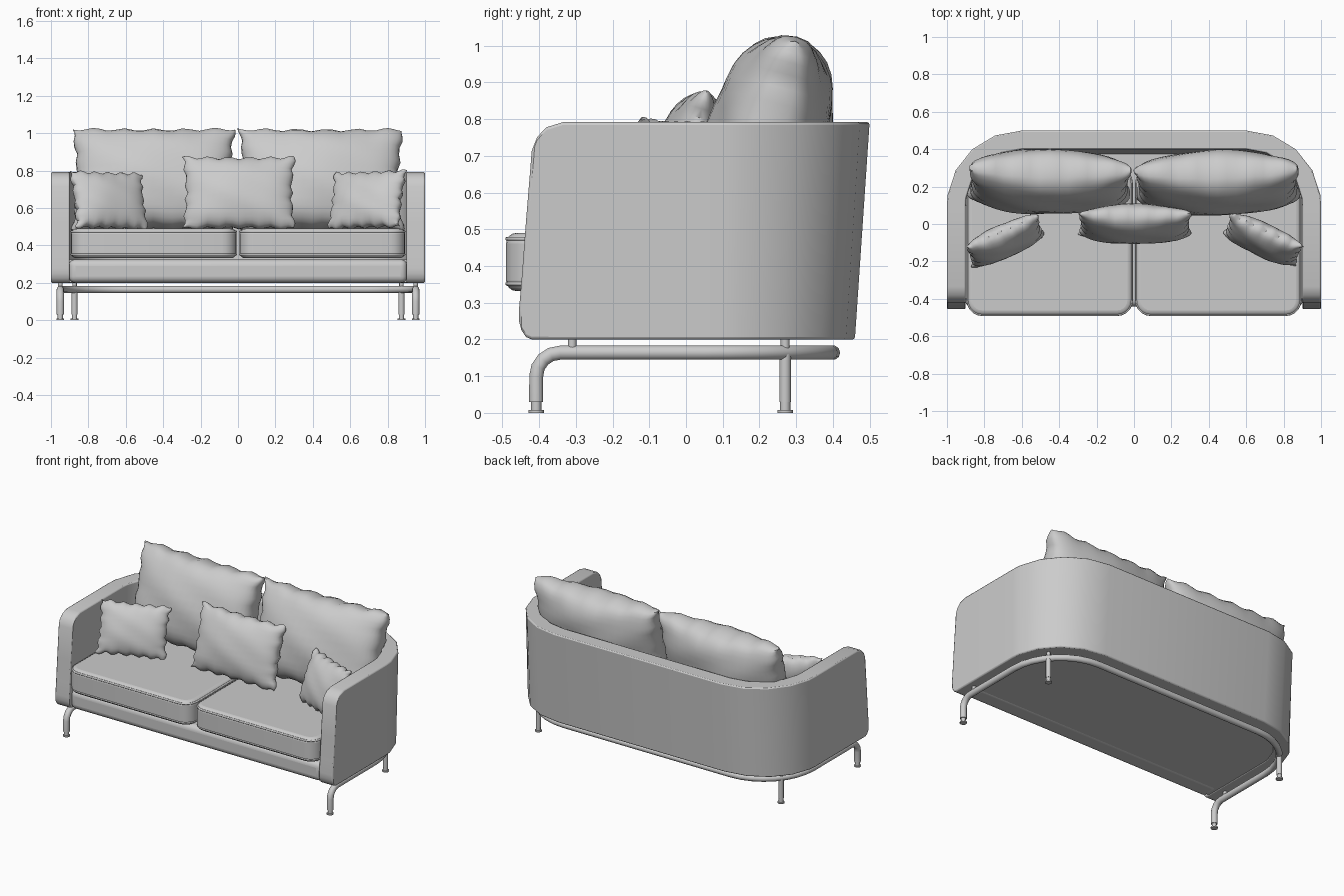
import bpy, bmesh, random
from math import sin, cos, pi, radians
from mathutils import Matrix, Vector

if "Cube" in bpy.data.objects:
    bpy.data.objects.remove(bpy.data.objects["Cube"])

random.seed(4)


def finish(name, bm, bevel=0, segs=3, angle=40):
    bmesh.ops.recalc_face_normals(bm, faces=bm.faces)
    me = bpy.data.meshes.new(name)
    bm.to_mesh(me)
    bm.free()
    ob = bpy.data.objects.new(name, me)
    bpy.context.collection.objects.link(ob)
    if bevel:
        m = ob.modifiers.new("bevel", 'BEVEL')
        m.width, m.segments = bevel, segs
        m.limit_method, m.angle_limit = 'ANGLE', radians(angle)
    smooth(ob)
    return ob


def smooth(ob, angle=40):
    bpy.ops.object.select_all(action='DESELECT')
    ob.select_set(True)
    bpy.context.view_layer.objects.active = ob
    bpy.ops.object.shade_smooth_by_angle(angle=radians(angle))


def prism(name, outline, z0, z1, bevel=0, segs=3):
    bm = bmesh.new()
    f = bm.faces.new([bm.verts.new((x, y, z0)) for x, y in outline])
    ext = bmesh.ops.extrude_face_region(bm, geom=[f])
    for v in ext["geom"]:
        if isinstance(v, bmesh.types.BMVert):
            v.co.z = z1
    return finish(name, bm, bevel, segs)


def tube(name, pts, r, cyclic=False):
    cu = bpy.data.curves.new(name, 'CURVE')
    cu.dimensions = '3D'
    cu.bevel_depth, cu.bevel_resolution, cu.use_fill_caps = r, 3, True
    sp = cu.splines.new('POLY')
    sp.points.add(len(pts) - 1)
    for p, co in zip(sp.points, pts):
        p.co = (*co, 1)
    sp.use_cyclic_u = cyclic
    ob = bpy.data.objects.new(name, cu)
    bpy.context.collection.objects.link(ob)
    bpy.ops.object.select_all(action='DESELECT')
    ob.select_set(True)
    bpy.context.view_layer.objects.active = ob
    bpy.ops.object.convert(target='MESH')
    smooth(bpy.context.object)


def cylinder(name, x, y, z0, z1, r):
    bm = bmesh.new()
    bmesh.ops.create_cone(bm, cap_ends=True, segments=16, radius1=r, radius2=r, depth=z1 - z0,
                          matrix=Matrix.Translation((x, y, (z0 + z1) / 2)))
    finish(name, bm)


def rounded_rect(x0, x1, y0, y1, r, n=5):
    pts = []
    for k, (cx, cy) in enumerate(((x1 - r, y1 - r), (x0 + r, y1 - r), (x0 + r, y0 + r), (x1 - r, y0 + r))):
        for i in range(n + 1):
            a = pi / 2 * (k + i / n)
            pts.append((cx + r * cos(a), cy + r * sin(a)))
    return pts


def mirrored(half):
    return half + [(-p[0], *p[1:]) for p in reversed(half)]


# Wraparound shell: stations along the U (outer x, outer y, inner x, inner y, bottom, top)
half = [(1, y, .9, y, b, t) for y, b, t in (
    (-.455, .25, .28), (-.448, .225, .36), (-.436, .207, .52), (-.42, .2, .715),
    (-.405, .2, .752), (-.38, .2, .778), (-.335, .2, .792), (.1, .2, .792))]
for a in (8, 28, 48.5, 69, 90):
    c, s = cos(radians(a)), sin(radians(a))
    half.append((.6 + .4 * c, .1 + .4 * s, .6 + .3 * c, .1 + .3 * s, .2, .792))
stations = half + [(-ox, oy, -ix, iy, b, t) for ox, oy, ix, iy, b, t in reversed(half)]


def lean(x, y, z):
    # The back slopes inward towards the floor
    return (x, y * (1 - .08 * (.79 - z) / .59) if y > 0 else y, z)


bm = bmesh.new()
rings = [[bm.verts.new(lean(*p)) for p in ((ox, oy, b), (ox, oy, t), (ix, iy, t), (ix, iy, b))]
         for ox, oy, ix, iy, b, t in stations]
for A, B in zip(rings, rings[1:]):
    for i in range(4):
        j = (i + 1) % 4
        bm.faces.new((A[i], A[j], B[j], B[i]))
bm.faces.new(rings[0])
bm.faces.new(rings[-1])
finish("shell", bm, .008, 2, 50)

# Seat deck and rounded front rail
deck = [(.91, -.4), (.91, .1)] + [(.6 + .31 * cos(radians(a)), .1 + .29 * sin(radians(a)))
                                 for a in (20, 40, 60, 80, 90)]
prism("seat_deck", mirrored(deck), .203, .325)
prism("front_rail", [(-.905, -.44), (.905, -.44), (.905, -.3), (-.905, -.3)], .2, .325, .035, 5)

# Seat cushions with piping
for side, x0, x1 in (("left", -.893, -.008), ("right", .008, .893)):
    prism("seat_cushion_" + side, rounded_rect(x0, x1, -.49, .3, .08), .332, .49, .028, 4)
    for z, lvl in ((.352, "lower"), (.474, "upper")):
        tube(f"piping_{lvl}_{side}", [(x, y, z) for x, y in
             rounded_rect(x0 + .004, x1 - .004, -.486, .296, .078)], .006, True)


# Pillows: two bulged grids joined along a slightly wavy seam
def pillow(name, loc, w, h, t, tilt, yaw=0, roll=0, power=.42, nx=26, ny=18):
    bm = bmesh.new()
    ph = [random.uniform(0, 6) for _ in range(4)]
    for sgn in (1, -1):
        made = bmesh.ops.create_grid(bm, x_segments=nx, y_segments=ny, size=1)["verts"]
        for v in made:
            u, q = sin(v.co.x * pi / 2), sin(v.co.y * pi / 2)
            mu, mq = max(0, 1 - u * u), max(0, 1 - q * q)
            wave = .008 * sin(17 * u + ph[0]) * q ** 4
            wave_x = .008 * sin(15 * q + ph[1]) * u ** 4
            crease = 1 + .06 * sin(5 * u + ph[2] + 3 * q) * sin(4 * q + ph[3])
            v.co = (w / 2 * u * (1 - .06 * mq) + wave_x,
                    sgn * t / 2 * (mu * mq) ** power * crease,
                    h / 2 * q * (1 - .045 * mu) + wave)
    bmesh.ops.remove_doubles(bm, verts=bm.verts, dist=1e-4)
    rot = Matrix.Rotation(radians(yaw), 4, 'Z') @ Matrix.Rotation(radians(-tilt), 4, 'X') \
        @ Matrix.Rotation(radians(roll), 4, 'Y')
    bm.transform(Matrix.Translation(loc) @ rot)
    smooth(finish(name, bm), 75)


pillow("back_cushion_left", (-.452, .225, .752), .87, .56, .32, 15, -1, power=.36)
pillow("back_cushion_right", (.445, .22, .75), .88, .56, .32, 15, 1, power=.36)
pillow("throw_pillow_middle", (.005, 0, .68), .6, .4, .19, 16)
pillow("throw_pillow_left", (-.69, -.09, .64), .42, .32, .15, 20, 25, 2)
pillow("throw_pillow_right", (.69, -.085, .643), .42, .32, .15, 20, -25, -2)

# Tubular base: front legs bend up into a rail that runs round the back
path = [(.95, -.408, .03), (.95, -.408, .1)]
path += [(.95, -.408 + .065 * (1 - cos(a)), .1 + .064 * sin(a)) for a in (pi / 8, pi / 4, 3 * pi / 8, pi / 2)]
path += [(.6 + .35 * cos(a), .05 + .35 * sin(a), .164) for a in [pi / 2 * i / 8 for i in range(9)]]
tube("base_frame", mirrored(path), .02)

# Back legs, feet and spacer pegs
for s, side in ((1, "right"), (-1, "left")):
    cylinder("back_leg_" + side, s * .874, .27, .03, .16, .016)
    for where, x, y in (("front", .95, -.408), ("back", .874, .27)):
        cylinder(f"foot_stem_{where}_{side}", s * x, y, .004, .032, .014)
        cylinder(f"foot_pad_{where}_{side}", s * x, y, 0, .008, .021)
    for where, x, y in (("front", .95, -.31), ("back", .874, .27)):
        cylinder(f"spacer_{where}_{side}", s * x, y, .165, .21, .012)
